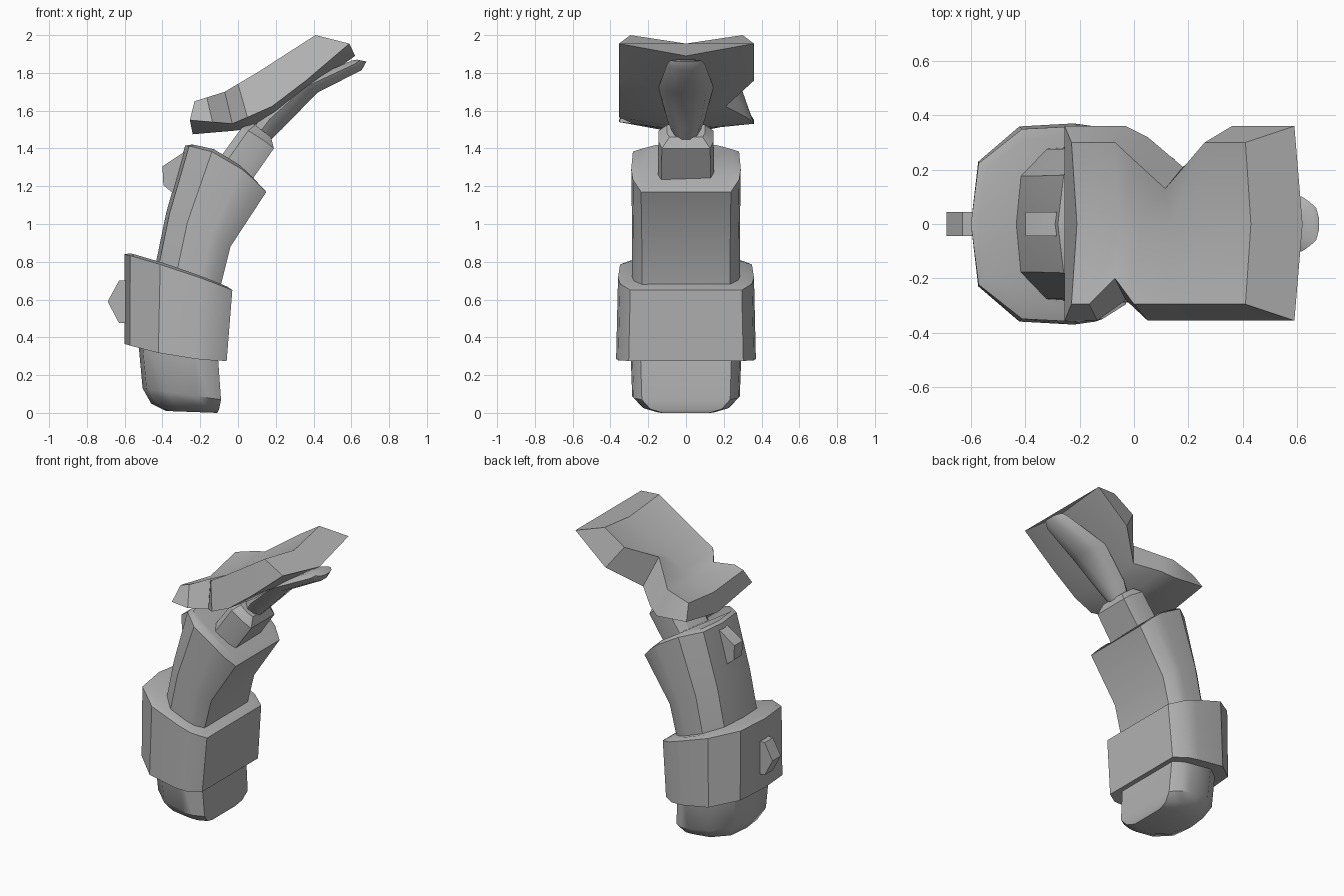
import bpy, bmesh
from math import radians

cube = bpy.data.objects.get("Cube")
if cube:
    bpy.data.objects.remove(cube, do_unlink=True)

grey = bpy.data.materials.new("plain grey")
grey.use_nodes = True
tone = (0.45, 0.45, 0.45, 1)
grey.diffuse_color = tone
grey.node_tree.nodes["Principled BSDF"].inputs["Base Color"].default_value = tone

# Half cross-sections: position from back to front, share of the half width
D_SHAPE = [(0, 0), (.05, .62), (.33, .97), (.7, 1), (.85, .97), (1, .82)]
OCTAGON = [(0, .65), (.2, 1), (.75, 1), (1, .88)]
OVAL = [(0, .6), (.35, 1), (.8, .75), (1, .3)]


def finish(name, bm, angle=35):
    bmesh.ops.recalc_face_normals(bm, faces=bm.faces)
    mesh = bpy.data.meshes.new(name)
    bm.to_mesh(mesh)
    bm.free()
    mesh.materials.append(grey)
    obj = bpy.data.objects.new(name, mesh)
    bpy.context.collection.objects.link(obj)
    bpy.ops.object.select_all(action='DESELECT')
    obj.select_set(True)
    bpy.context.view_layer.objects.active = obj
    bpy.ops.object.shade_smooth_by_angle(angle=radians(angle))
    return obj


def skin(name, loops, angle=35):
    """Join matching closed loops of points and cap both ends."""
    bm = bmesh.new()
    rings = [[bm.verts.new(p) for p in loop] for loop in loops]
    n = len(rings[0])
    for a, b in zip(rings, rings[1:]):
        for i in range(n):
            j = (i + 1) % n
            bm.faces.new((a[i], a[j], b[j], b[i]))
    bm.faces.new(rings[0])
    bm.faces.new(rings[-1])
    return finish(name, bm, angle)


def loft(name, rings, half=D_SHAPE, angle=35):
    """Each ring: back x, back z, front x, front z, half width, upward bow."""
    outline = half + [(t, -w) for t, w in reversed(half) if w]
    loops = []
    for xb, zb, xf, zf, width, bow in rings:
        loops.append([(xb + (xf - xb) * t, w * width,
                       zb + (zf - zb) * t + bow * 4 * t * (1 - t))
                      for t, w in outline])
    return skin(name, loops, angle)


def knob(name, side):
    """Extrude a side outline across the width."""
    skin(name, [[(x, y, z) for x, z in side] for y in (-.045, .045)], 20)


# Stacked limb segments
loft("lower_end", [(-.38, .01, -.11, 0, .15, 0), (-.46, .05, -.1, .02, .23, 0),
                   (-.505, .13, -.09, .07, .285, 0), (-.53, .4, -.11, .35, .295, 0)], angle=40)
loft("cuff", [(-.53, .36, -.12, .29, .3, -.02), (-.6, .365, -.06, .275, .37, -.02),
              (-.6, .84, -.03, .65, .36, .01), (-.57, .845, -.06, .67, .32, .01)])
loft("upper_segment", [(-.45, .72, -.11, .6, .285, 0), (-.38, 1.06, -.04, .88, .285, .01),
                       (-.28, 1.415, .15, 1.17, .29, .055),
                       (-.25, 1.42, .12, 1.2, .25, .055)])
loft("wrist", [(-.14, 1.29, .04, 1.185, .15, 0), (.02, 1.51, .19, 1.4, .145, .01),
               (.07, 1.54, .175, 1.46, .1, 0)], OCTAGON)
loft("lower_blade", [(.08, 1.5, .17, 1.44, .07, 0), (.13, 1.58, .235, 1.505, .1, 0),
                     (.32, 1.74, .42, 1.695, .145, 0), (.6, 1.865, .655, 1.815, .1, 0),
                     (.63, 1.87, .68, 1.86, .08, 0)], OVAL, 40)

# Small studs on the back
knob("cuff_stud", [(-.58, .7), (-.63, .7), (-.69, .59), (-.63, .475), (-.58, .475)])
knob("upper_stud", [(-.26, 1.39), (-.28, 1.385), (-.4, 1.305), (-.395, 1.205), (-.34, 1.16)])


def along(x, path):
    """Height of a side profile at x."""
    for (xa, za), (xb, zb) in zip(path, path[1:]):
        if x <= xb:
            break
    return za + (zb - za) * (x - xa) / (xb - xa)


TOP = [(-.23, 1.65), (-.07, 1.7), (.115, 1.81), (.41, 2)]
RIM = [(-.255, 1.55), (-.02, 1.53), (.05, 1.565), (.22, 1.64), (.59, 1.955)]
KEEL = [(-.24, 1.475), (.05, 1.5), (.2, 1.585), (.62, 1.89)]

# Notched plate: top x, rim x, keel x, left top y, left rim y, right top y, right rim y
stations = [(-.23, -.255, -.24, .3, .36, -.295, -.355),
            (-.165, -.135, -.13, .3, .36, -.295, -.355),
            (-.07, -.03, -.02, .3, .36, -.2, -.28),
            (0, .05, .06, .235, .32, -.295, -.355),
            (.115, .18, .2, .13, .21, -.295, -.355),
            (.26, .36, .38, .3, .36, -.295, -.355),
            (.41, .59, .62, .3, .36, -.295, -.355)]
loops = []
for xt, xr, xk, left_top, left_rim, right_top, right_rim in stations:
    zt, zr, zk = along(xt, TOP), along(xr, RIM), along(xk, KEEL)
    loops.append([(xt + .02, 0, zt - .045), (xt, left_top, zt), (xr, left_rim, zr),
                  (xk, 0, zk), (xr, right_rim, zr), (xt, right_top, zt)])
skin("notched_plate", loops, 30)
